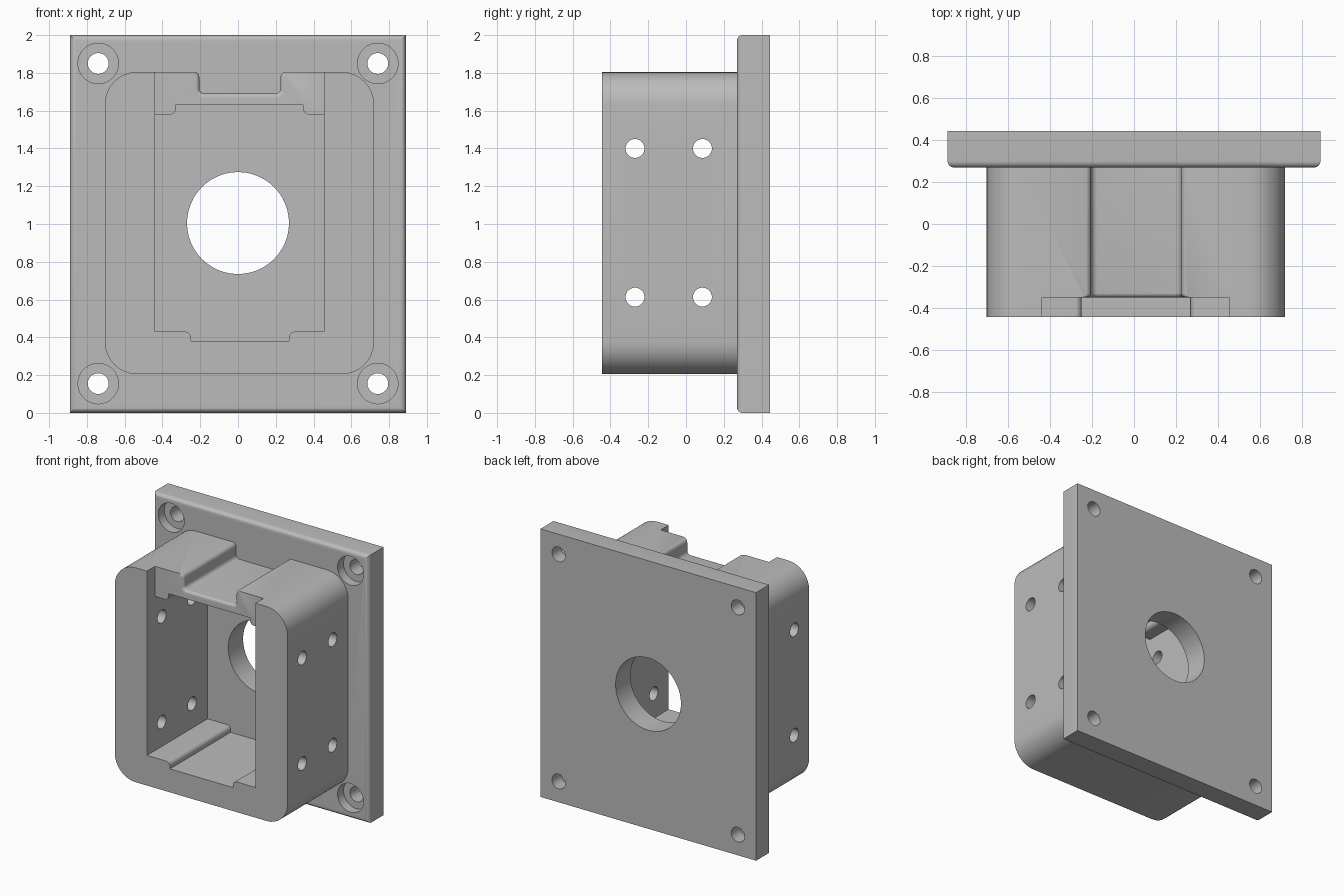
import bpy, bmesh, math
from mathutils import Vector, Matrix

cube = bpy.data.objects.get("Cube")
if cube:
    bpy.data.objects.remove(cube, do_unlink=True)

grey = bpy.data.materials.new("light grey")
grey.use_nodes = True
COLOR = (0.5, 0.5, 0.5, 1)
grey.diffuse_color = COLOR
grey.node_tree.nodes["Principled BSDF"].inputs["Base Color"].default_value = COLOR


def make(name, bm):
    bmesh.ops.recalc_face_normals(bm, faces=bm.faces)
    mesh = bpy.data.meshes.new(name)
    bm.to_mesh(mesh)
    bm.free()
    mesh.materials.append(grey)
    obj = bpy.data.objects.new(name, mesh)
    bpy.context.scene.collection.objects.link(obj)
    return obj


def rounded(points, steps=8):
    """Outline of (x, z, radius) corners with filleted corners."""
    out = []
    for i, (x, z, r) in enumerate(points):
        p = Vector((x, z))
        if not r:
            out.append(p)
            continue
        a = (Vector(points[i - 1][:2]) - p).normalized()
        b = (Vector(points[(i + 1) % len(points)][:2]) - p).normalized()
        center = p + (a + b) * r
        for k in range(steps + 1):
            t = k / steps * math.pi / 2
            out.append(center - b * r * math.cos(t) - a * r * math.sin(t))
    return out


def loft(name, sections):
    """Solid through a list of (outline, y) sections."""
    bm = bmesh.new()
    rings = [[bm.verts.new((p.x, y, p.y)) for p in pts] for pts, y in sections]
    for lo, hi in zip(rings, rings[1:]):
        for i in range(len(lo)):
            bm.faces.new((lo[i - 1], lo[i], hi[i], hi[i - 1]))
    bm.faces.new(rings[0])
    bm.faces.new(rings[-1])
    return make(name, bm)


def prism(name, points, y0, y1):
    outline = rounded(points)
    return loft(name, [(outline, y0), (outline, y1)])


def rect(x0, x1, z0, z1, r=0):
    return [(x0, z0, r), (x1, z0, r), (x1, z1, r), (x0, z1, r)]


def cylinder(name, center, radius, length, axis):
    bm = bmesh.new()
    bmesh.ops.create_cone(bm, cap_ends=True, segments=48, radius1=radius,
                          radius2=radius, depth=length)
    turn = Matrix.Rotation(math.pi / 2, 4, "X" if axis == "Y" else "Y")
    bmesh.ops.transform(bm, matrix=Matrix.Translation(center) @ turn, verts=bm.verts)
    return make(name, bm)


def combine(target, tool, operation="DIFFERENCE"):
    mod = target.modifiers.new("boolean", "BOOLEAN")
    mod.operation, mod.solver, mod.object = operation, "EXACT", tool
    bpy.context.view_layer.objects.active = target
    bpy.ops.object.modifier_apply(modifier=mod.name)
    bpy.data.objects.remove(tool, do_unlink=True)


FRONT, SEAM, BACK = -0.445, 0.27, 0.445
LEFT, RIGHT = -0.44, 0.455          # cavity walls

# Mounting plate with rounded front edges
body = prism("mounting_bracket", rect(-0.89, 0.89, 0, 2), SEAM, BACK)
bm = bmesh.new()
bm.from_mesh(body.data)
front_edges = [e for e in bm.edges if all(v.co.y < SEAM + 0.01 for v in e.verts)]
bmesh.ops.bevel(bm, geom=front_edges, offset=0.03, segments=6, profile=0.5,
                affect="EDGES")
bm.to_mesh(body.data)
bm.free()

# Rounded housing
combine(body, prism("housing", rect(-0.705, 0.72, 0.205, 1.805, 0.17),
                    FRONT, SEAM + 0.06), "UNION")

# Inner cavity with stepped floor and ceiling
combine(body, prism("cavity", [
    (LEFT, 0.43, 0), (-0.25, 0.43, 0.03), (-0.25, 0.38, 0),
    (0.27, 0.38, 0), (0.27, 0.43, 0.03), (RIGHT, 0.43, 0),
    (RIGHT, 1.58, 0), (0.345, 1.58, 0.03), (0.345, 1.63, 0),
    (-0.33, 1.63, 0), (-0.33, 1.58, 0.03), (LEFT, 1.58, 0)], -0.6, SEAM))

# Opening through the top of the front rim
combine(body, prism("rim_opening", rect(LEFT, RIGHT, 1.2, 1.95), -0.6, -0.35))


# Channel along the top, flared at its front edge
def channel_outline(flare):
    x0, x1, floor, top = -0.205 - flare, 0.225 + flare, 1.69 - flare, 1.806
    return rounded([(-0.4, top, 0), (x0, top, 0.03), (x0, floor, 0.03),
                    (x1, floor, 0.03), (x1, top, 0.03), (0.4, top, 0),
                    (0.4, 1.95, 0), (-0.4, 1.95, 0)])


flare = 0.02
sections = [(channel_outline(flare), -0.4)]
for k in range(7):
    t = k / 6 * math.pi / 2
    sections.append((channel_outline(flare * (1 - math.sin(t))),
                     -0.35 + flare * (1 - math.cos(t))))
sections.append((channel_outline(0), SEAM))
combine(body, loft("channel", sections))

# Central bore
combine(body, cylinder("bore", (0, 0.4, 1.005), 0.27, 0.6, "Y"))

# Counterbored corner holes
for x in (-0.74, 0.74):
    for z in (0.155, 1.85):
        combine(body, cylinder("screw_hole", (x, 0.36, z), 0.055, 0.5, "Y"))
        combine(body, cylinder("counterbore", (x, SEAM - 0.03, z), 0.107, 0.2, "Y"))

# Cross holes through both side walls
for y in (-0.27, 0.087):
    for z in (0.613, 1.4):
        combine(body, cylinder("cross_hole", (0, y, z), 0.05, 2, "X"))

bpy.ops.object.select_all(action="DESELECT")
body.select_set(True)
bpy.context.view_layer.objects.active = body
bpy.ops.object.shade_smooth_by_angle(angle=math.radians(30))
